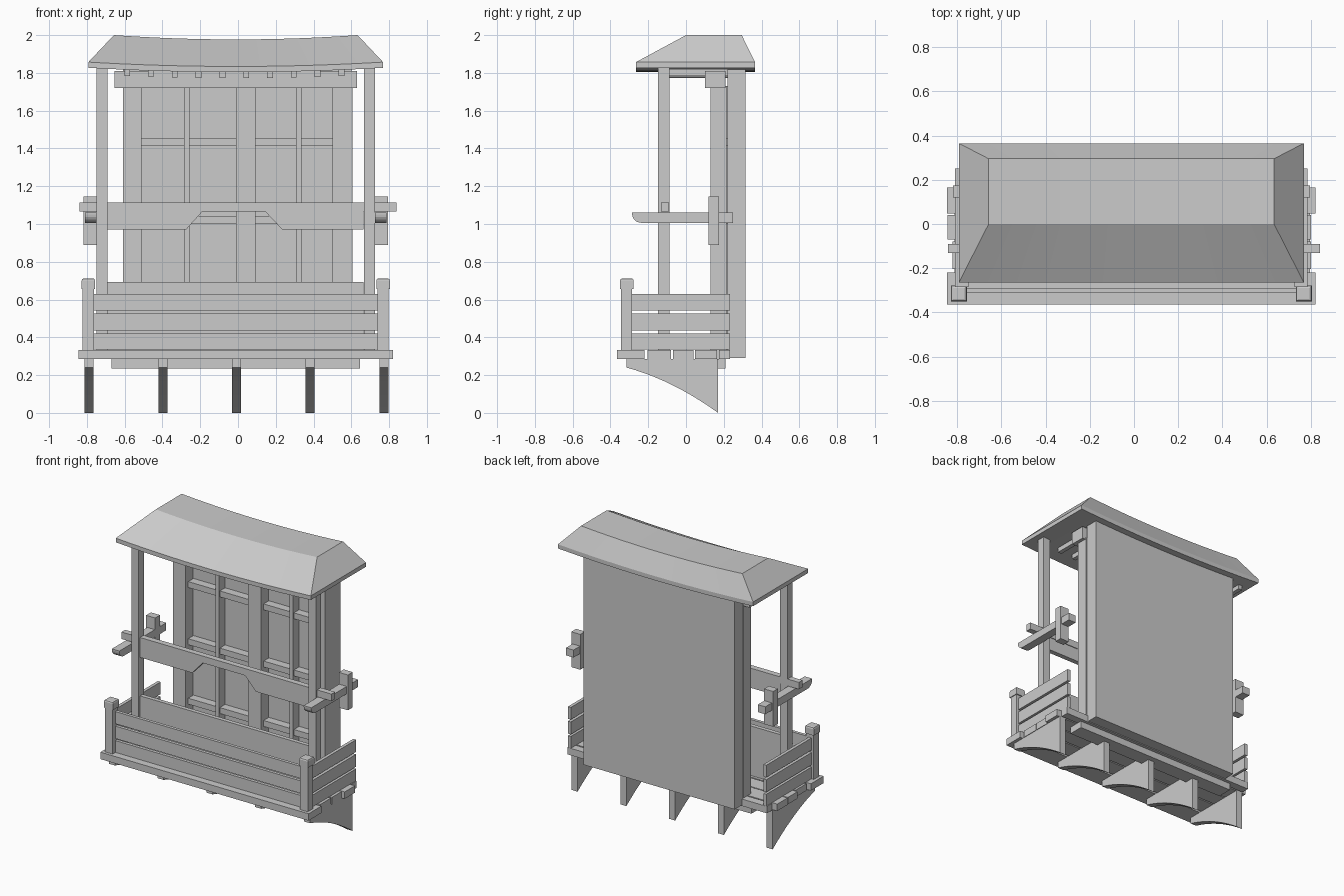
import bpy, bmesh, math

CX = -0.012  # the structure's mirror plane


def make(name, verts, faces):
    me = bpy.data.meshes.new(name)
    me.from_pydata(verts, [], faces)
    bm = bmesh.new()
    bm.from_mesh(me)
    bmesh.ops.recalc_face_normals(bm, faces=bm.faces)
    bm.to_mesh(me)
    bm.free()
    ob = bpy.data.objects.new(name, me)
    bpy.context.collection.objects.link(ob)
    return ob


def prism(name, profile, a, b, axis):
    """Extrude a 2D profile between a and b: axis 'x' takes (y,z), 'y' takes (x,z)."""
    n = len(profile)
    put = (lambda p, t: (t, p[0], p[1])) if axis == 'x' else (lambda p, t: (p[0], t, p[1]))
    verts = [put(p, t) for t in (a, b) for p in profile]
    faces = [list(range(n)), list(range(n, 2 * n))]
    faces += [[i, (i + 1) % n, (i + 1) % n + n, i + n] for i in range(n)]
    return make(name, verts, faces)


def box(name, x0, x1, y0, y1, z0, z1):
    return prism(name, [(y0, z0), (y1, z0), (y1, z1), (y0, z1)], x0, x1, 'x')


# Sagging hipped roof, lofted along x
section = [(0.78, -0.265, 1.827), (0.78, -0.265, 1.857), (0.645, 0.0, 2.0),
           (0.645, 0.295, 2.0), (0.78, 0.365, 1.857), (0.78, 0.365, 1.827)]
N = 12
verts, faces = [], []
for i in range(N + 1):
    t = -1 + 2 * i / N
    sag = 0.023 * (1 - t * t)
    verts += [(CX + hx * t, y, z - sag) for hx, y, z in section]
for i in range(N):
    for j in range(6):
        k = (j + 1) % 6
        faces.append([i * 6 + j, i * 6 + k, i * 6 + 6 + k, i * 6 + 6 + j])
for o in (0, N * 6):
    faces += [[o, o + 1, o + 4, o + 5], [o + 1, o + 2, o + 3, o + 4]]
make("roof", verts, faces)

# Rafters following the sag
for i in range(11):
    x = -0.728 + 0.126 * i
    z = 1.772 + 0.018 * ((x - CX) / 0.7) ** 2
    box("rafter", x, x + 0.031, -0.13, 0.27, z, z + 0.045)

# Back wall, header and sill beams
box("back_wall", -0.61, 0.60, 0.22, 0.315, 0.29, 1.82)
box("header_beam", -0.655, 0.63, 0.10, 0.21, 1.72, 1.81)
box("sill_beam", -0.67, 0.645, 0.10, 0.21, 0.235, 0.284)

# Window frame: heavy posts, thin mullions and cross bars
for x0, x1 in ((-0.61, -0.51), (-0.01, 0.093), (0.50, 0.605)):
    box("wall_post", x0, x1, 0.13, 0.215, 0.285, 1.73)
for x0, x1 in ((-0.285, -0.257), (0.307, 0.335)):
    box("mullion", x0, x1, 0.15, 0.22, 0.33, 1.73)
for z in (0.57, 1.0, 1.413):
    for x0, x1 in ((-0.51, -0.01), (0.093, 0.50)):
        box("cross_bar", x0, x1, 0.16, 0.22, z, z + 0.043)

# Front panel between roof posts
box("inner_panel", -0.70, 0.665, -0.13, -0.10, 0.33, 0.692)

# Handrail and its two angled lower boards
box("handrail", -0.84, 0.84, -0.132, -0.09, 1.065, 1.115)
prism("rail_brace_left", [(-0.70, 0.97), (-0.275, 0.97), (-0.19, 1.065), (-0.70, 1.065)],
      -0.13, -0.095, 'y')
prism("rail_brace_right", [(0.665, 0.97), (0.235, 0.97), (0.145, 1.065), (0.665, 1.065)],
      -0.13, -0.095, 'y')

# Side arm profile with a rounded lower nose
arm = [(0.25, 1.006), (0.25, 1.06), (-0.285, 1.06)]
arm += [(-0.235 - 0.05 * math.cos(a), 1.051 - 0.045 * math.sin(a))
        for a in [math.pi / 2 * k / 5 for k in range(6)]]

# Mirrored parts: roof posts, arms, corner posts, side boards
for s in (-1, 1):
    def X(a, b):
        return sorted((CX + s * a, CX + s * b))
    box("roof_post", *X(0.68, 0.737), -0.147, -0.087, 0.30, 1.825)
    prism("side_arm", arm, *X(0.737, 0.797), 'x')
    box("arm_block", *X(0.735, 0.807), 0.12, 0.175, 0.89, 1.145)
    box("corner_post", *X(0.75, 0.81), -0.343, -0.285, 0.33, 0.66)
    # Cap with a chamfered top
    cap = box("post_cap", *X(0.744, 0.816), -0.35, -0.277, 0.655, 0.712)
    bm = bmesh.new()
    bm.from_mesh(cap.data)
    top = [e for e in bm.edges if all(v.co.z > 0.7 for v in e.verts)]
    bmesh.ops.bevel(bm, geom=top, offset=0.012, segments=2, profile=0.5, affect='EDGES')
    bm.to_mesh(cap.data)
    bm.free()
    for z0, z1 in ((0.335, 0.42), (0.435, 0.525), (0.542, 0.63)):
        box("side_board", *X(0.77, 0.793), -0.29, 0.233, z0, z1)

# Front fence boards
for z0, z1 in ((0.335, 0.42), (0.435, 0.525), (0.542, 0.63)):
    box("front_board", -0.765, 0.74, -0.313, -0.29, z0, z1)

# Deck planks
for y0, y1, x0, x1 in ((-0.365, -0.22, -0.845, 0.82), (-0.203, -0.08, -0.82, 0.80),
                       (-0.07, 0.04, -0.843, 0.80), (0.048, 0.165, -0.845, 0.82),
                       (0.175, 0.233, -0.81, 0.785)):
    box("deck_plank", x0, x1, y0, y1, 0.284, 0.334)

# Curved support brackets
curve = [(-0.315 + 0.485 * k / 10, 0.24 - 0.13 * k / 10 - 0.11 * (k / 10) ** 2)
         for k in range(11)]
for i in range(5):
    x = -0.812 + 0.39 * i
    prism("bracket", curve + [(0.17, 0.286), (-0.315, 0.286)], x, x + 0.048, 'x')
